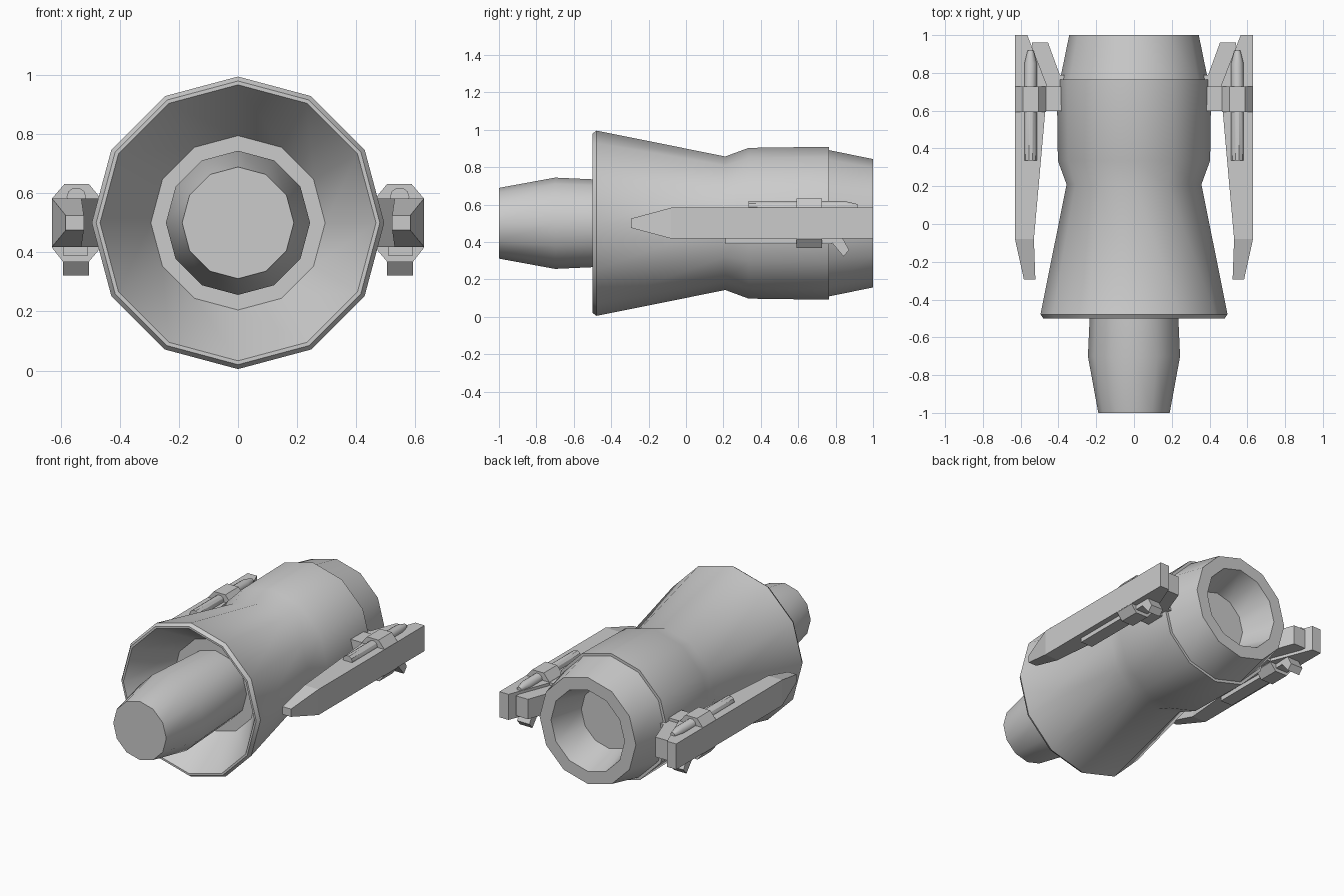
import bpy, bmesh
from math import sin, cos, pi, radians

if "Cube" in bpy.data.objects:
    bpy.data.objects.remove(bpy.data.objects["Cube"])

CZ = 0.5  # height of the engine axis


def finish(name, bm, mirror=False, smooth=False):
    bmesh.ops.remove_doubles(bm, verts=bm.verts, dist=1e-5)
    bmesh.ops.recalc_face_normals(bm, faces=bm.faces)
    me = bpy.data.meshes.new(name)
    bm.to_mesh(me)
    bm.free()
    ob = bpy.data.objects.new(name, me)
    bpy.context.collection.objects.link(ob)
    if mirror:
        ob.modifiers.new("mirror", 'MIRROR').use_axis[0] = True
    if smooth:
        bpy.ops.object.select_all(action='DESELECT')
        ob.select_set(True)
        bpy.context.view_layer.objects.active = ob
        bpy.ops.object.shade_smooth_by_angle(angle=radians(35))
    return ob


def lathe(name, profile, n=12, cx=0.0, cz=CZ, mirror=False):
    """Revolve (y, radius) points about a y-parallel axis; ends are capped."""
    bm = bmesh.new()
    rings = [[bm.verts.new((cx + r * cos(2 * pi * i / n), y, cz + r * sin(2 * pi * i / n)))
              for i in range(n)] for y, r in profile]
    for a, b in zip(rings, rings[1:]):
        for i in range(n):
            j = (i + 1) % n
            bm.faces.new((a[i], a[j], b[j], b[i]))
    bm.faces.new(rings[0])
    bm.faces.new(rings[-1])
    return finish(name, bm, mirror, smooth=True)


def prism(name, pts, axis, lo, hi):
    """Extrude a 2D outline along an axis, mirrored in x."""
    place = {'x': lambda a, b, t: (t, a, b),
             'y': lambda a, b, t: (a, t, b),
             'z': lambda a, b, t: (a, b, t)}[axis]
    bm = bmesh.new()
    p = [bm.verts.new(place(a, b, lo)) for a, b in pts]
    q = [bm.verts.new(place(a, b, hi)) for a, b in pts]
    bm.faces.new(p)
    bm.faces.new(q)
    for i in range(len(p)):
        j = (i + 1) % len(p)
        bm.faces.new((p[i], p[j], q[j], q[i]))
    return finish(name, bm, mirror=True)


def rect(a0, a1, b0, b1):
    return [(a0, b0), (a1, b0), (a1, b1), (a0, b1)]


# Flared hull with open front duct
lathe("hull", [(-0.23, 0.20), (-0.23, 0.295), (-0.5, 0.467), (-0.5, 0.48), (-0.478, 0.495),
               (0.21, 0.357), (0.335, 0.403), (0.765, 0.409), (0.765, 0.38)])
# Central core projecting from the duct
lathe("core", [(-1.0, 0.189), (-0.7, 0.244), (-0.22, 0.222)])
# Tail section with recessed rear opening
lathe("tail_ring", [(0.765, 0.391), (1.0, 0.343), (1.0, 0.262), (0.78, 0.20)])

# Side rails: tapered plan outline, front end also tapering in height
bm = bmesh.new()
rear = [(0.63, 1.0), (0.63, -0.08), (0.53, -0.08), (0.465, 0.65), (0.463, 0.74), (0.565, 1.0)]
lo = [bm.verts.new((x, y, 0.418)) for x, y in rear]
hi = [bm.verts.new((x, y, 0.583)) for x, y in rear]
tip = [bm.verts.new((x, -0.293, z)) for x, z in
       ((0.583, 0.475), (0.522, 0.475), (0.522, 0.525), (0.583, 0.525))]
bm.faces.new(lo)
bm.faces.new(hi)
for i in (0, 2, 3, 4, 5):
    if i != 1:
        j = (i + 1) % 6
        bm.faces.new((lo[i], lo[j], hi[j], hi[i]))
root = [lo[1], lo[2], hi[2], hi[1]]
for i in range(4):
    j = (i + 1) % 4
    bm.faces.new((root[i], root[j], tip[j], tip[i]))
bm.faces.new(tip)
# close the remaining sides of the rail
bmesh.ops.holes_fill(bm, edges=bm.edges, sides=4)
finish("side_rail", bm, mirror=True)

# Struts joining the rails to the hull
prism("strut", [(0.50, 0.60), (0.35, 0.60), (0.35, 0.79), (0.393, 0.79), (0.455, 0.96),
                (0.54, 0.96)], 'z', 0.437, 0.565)
prism("strut_collar", rect(0.38, 0.47, 0.42, 0.582), 'y', 0.597, 0.727)

# Clamps around the rails
prism("clamp", [(0.505, 0.632), (0.587, 0.632), (0.629, 0.583), (0.629, 0.415), (0.592, 0.368),
                (0.505, 0.368), (0.465, 0.415), (0.465, 0.583)], 'y', 0.592, 0.727)

# Pointed rods on top, flat bars and angled flaps below
lathe("top_rod", [(0.335, 0.033), (0.85, 0.033), (0.918, 0.016)], 10, 0.547, 0.587, True)
prism("lower_bar", rect(0.21, 0.78, 0.39, 0.43), 'x', 0.507, 0.593)
prism("lower_flap", [(0.77, 0.42), (0.835, 0.425), (0.872, 0.357), (0.842, 0.322),
                     (0.78, 0.397)], 'x', 0.505, 0.593)
